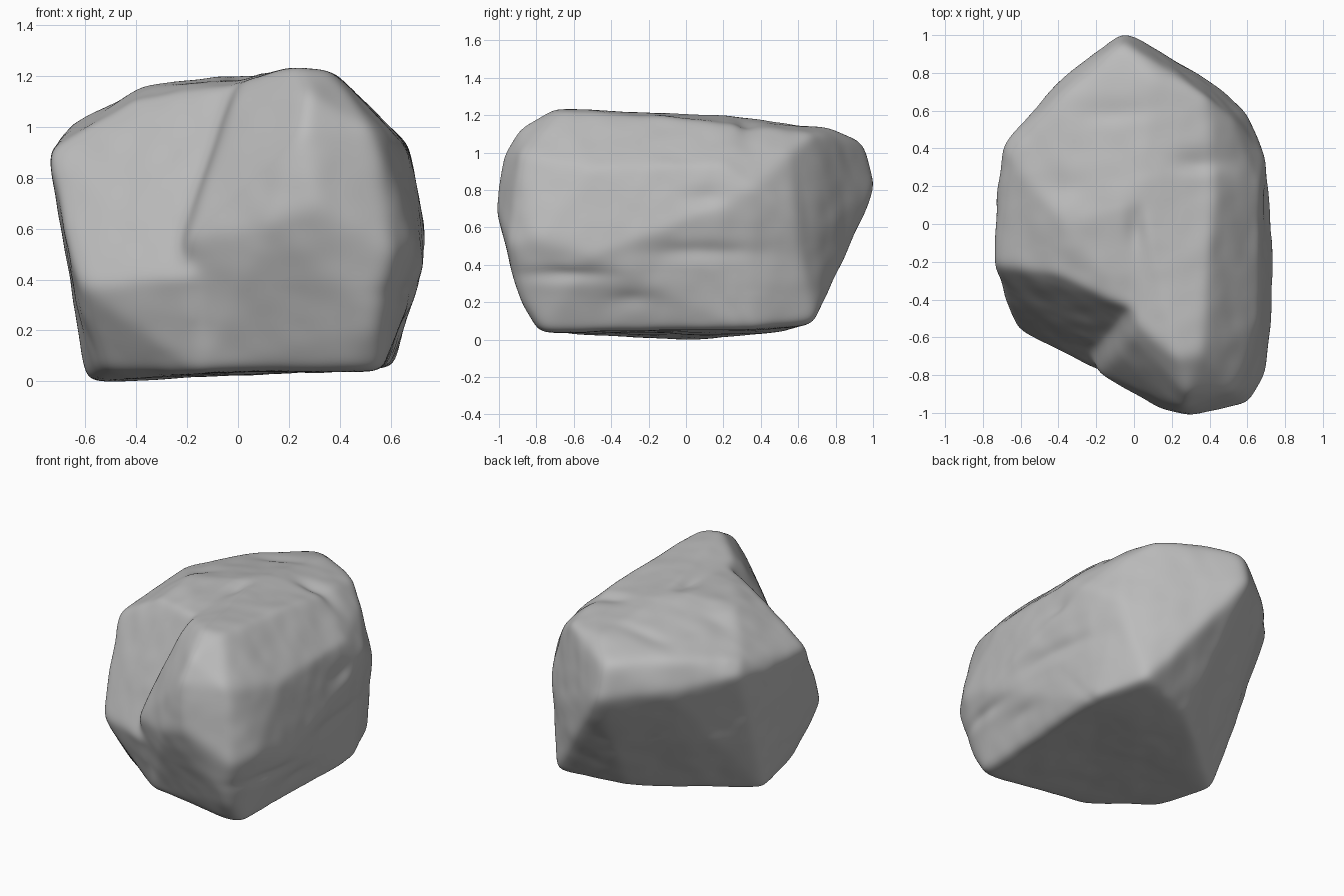
import bpy
import bmesh
from math import exp, radians
from mathutils import Vector, noise
from mathutils.bvhtree import BVHTree

default_cube = bpy.data.objects.get("Cube")
if default_cube:
    bpy.data.objects.remove(default_cube, do_unlink=True)

CENTRE = Vector((0.05, -0.05, 0.6))

# Tall right-hand lobe: base, waist, shoulder and crown corners
ridge_lobe = [
    (.56, -.76, .04), (.6, .3, .06), (-.15, -.66, .04), (.43, -.78, .04), (-.3, .2, .05),
    (.53, -.89, .22), (.6, -.95, .5), (.3, -1.01, .7), (.12, -.97, .62),
    (-.21, -.77, .56), (.69, -.8, .55), (.72, -.5, .45), (.73, -.1, .6),
    (.66, -.5, .92), (.66, .2, .93), (.54, -.88, .98), (.25, -.98, .98), (-.05, -.7, .93),
    (.27, -.89, 1.13), (.22, -.7, 1.235), (.36, -.68, 1.225), (-.03, -.58, 1.1),
    (0, -.51, 1.17), (.42, .28, 1.15), (.02, .25, 1.19),
]

# Lower left and back lobe, in the same order
body_lobe = [
    (-.59, .02, 0), (-.53, -.38, .04), (-.15, -.66, .04), (.6, .35, .06),
    (.48, .69, .09), (.05, .55, .05), (-.62, -.56, .38), (-.18, -.78, .42),
    (-.74, -.22, .9), (-.73, .15, .9), (-.69, .42, .93), (-.4, .76, .86), (-.06, 1.03, .83),
    (.44, .72, .6), (.6, .57, .65), (.73, -.1, .6), (.69, .35, .8), (.66, .2, .93),
    (.52, .56, 1), (.38, .67, 1.1), (.42, .28, 1.15), (-.06, .96, 1.05), (-.35, .7, 1.07),
    (-.66, .36, 1.01), (-.4, -.26, 1.1), (-.36, 0, 1.16), (-.02, -.44, 1.16),
    (0, .1, 1.2), (.1, .78, 1.13),
]

# Weathered hollows: place, reach along each axis, depth
hollows = [
    ((.36, .33, 1.15), (.12, .06, .2), .03),
    ((0, -.02, 1.2), (.05, .12, .2), .02),
    ((-.1, .6, 1.15), (.2, .06, .2), .02),
    ((-.38, .2, 1.15), (.12, .08, .2), .015),
    ((.68, -.65, .35), (.2, .22, .04), .02),
    ((.7, .1, .47), (.2, .3, .05), .015),
    ((.7, .12, .76), (.2, .12, .06), .02),
    ((.66, -.3, .22), (.2, .12, .05), .012),
]


def hull_tree(points):
    """Ray-castable convex hull of a lobe's corners."""
    hull = bmesh.new()
    for point in points:
        hull.verts.new(point)
    bmesh.ops.convex_hull(hull, input=hull.verts[:])
    tree = BVHTree.FromBMesh(hull)
    hull.free()
    return tree


def reach(tree, direction):
    """Distance from the centre to a lobe's surface."""
    distance = tree.ray_cast(CENTRE, direction)[3]
    return distance or 0.0


def hollow_depth(position):
    """Total depth of all hollows at a position."""
    total = 0.0
    for place, size, depth in hollows:
        spread = sum(((p - q) / s) ** 2 for p, q, s in zip(position, place, size))
        total += depth * exp(-spread)
    return total


# Wrap a fine sphere over the union of both lobes
lobes = [hull_tree(ridge_lobe), hull_tree(body_lobe)]
bm = bmesh.new()
bmesh.ops.create_icosphere(bm, subdivisions=7, radius=1.0)
for v in bm.verts:
    direction = v.co.normalized()
    v.co = CENTRE + direction * max(reach(tree, direction) for tree in lobes)

# Round the edges
for step in range(14):
    bmesh.ops.smooth_vert(bm, verts=bm.verts[:], factor=0.5,
                          use_axis_x=True, use_axis_y=True, use_axis_z=True)

# Weather the surface with hollows and gentle lumps
for v in bm.verts:
    outward = (v.co - CENTRE).normalized()
    lumps = 0.008 * noise.noise(v.co * 3.5) + 0.004 * noise.noise(v.co * 8)
    v.co += outward * (0.007 + lumps - hollow_depth(v.co))

# Rest the lowest point on the ground
lowest = min(v.co.z for v in bm.verts)
bmesh.ops.translate(bm, verts=bm.verts[:], vec=(0, 0, -lowest))
bmesh.ops.recalc_face_normals(bm, faces=bm.faces[:])

mesh = bpy.data.meshes.new("boulder")
bm.to_mesh(mesh)
bm.free()
boulder = bpy.data.objects.new("boulder", mesh)
bpy.context.collection.objects.link(boulder)

# Plain grey stone
stone = bpy.data.materials.new("grey_stone")
stone.use_nodes = True
grey = (0.5, 0.5, 0.5, 1.0)
stone.diffuse_color = grey
stone.node_tree.nodes["Principled BSDF"].inputs["Base Color"].default_value = grey
mesh.materials.append(stone)

bpy.ops.object.select_all(action="DESELECT")
boulder.select_set(True)
bpy.context.view_layer.objects.active = boulder
bpy.ops.object.shade_smooth_by_angle(angle=radians(40))
